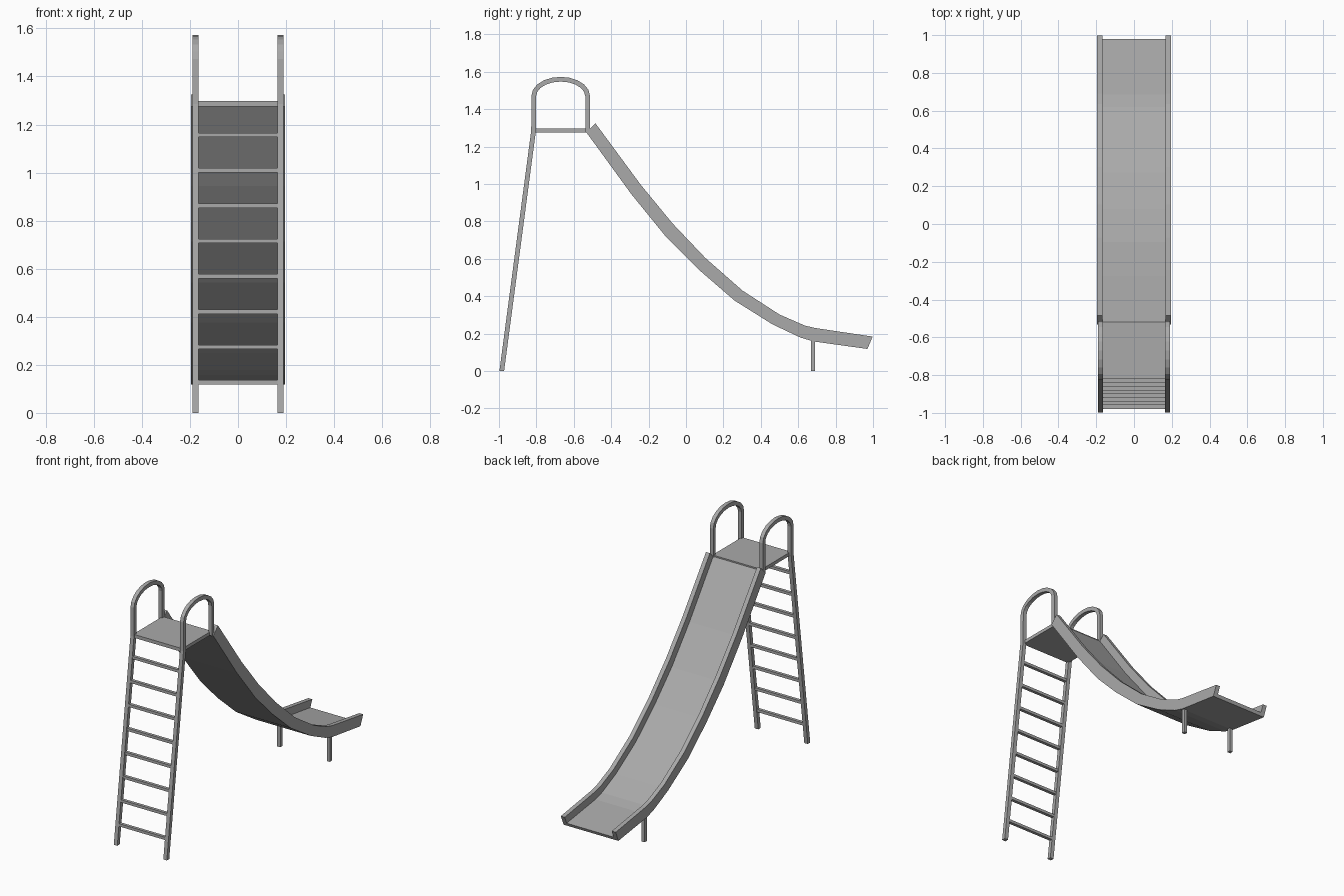
import bpy, bmesh, math
from mathutils import Vector

cube = bpy.data.objects.get("Cube")
if cube:
    bpy.data.objects.remove(cube, do_unlink=True)

# One grey painted metal
metal = bpy.data.materials.new("grey metal")
metal.use_nodes = True
grey = (0.4, 0.4, 0.4, 1)
metal.diffuse_color = grey
metal.node_tree.nodes["Principled BSDF"].inputs["Base Color"].default_value = grey


def loft(name, sections):
    """Join matching closed sections into a capped solid."""
    bm = bmesh.new()
    rings = [[bm.verts.new(p) for p in s] for s in sections]
    n = len(rings[0])
    for a, b in zip(rings, rings[1:]):
        for i in range(n):
            j = (i + 1) % n
            bm.faces.new((a[i], a[j], b[j], b[i]))
    bm.faces.new(rings[0])
    bm.faces.new(rings[-1])
    bmesh.ops.recalc_face_normals(bm, faces=bm.faces)
    mesh = bpy.data.meshes.new(name)
    bm.to_mesh(mesh)
    bm.free()
    mesh.materials.append(metal)
    obj = bpy.data.objects.new(name, mesh)
    bpy.context.collection.objects.link(obj)
    return obj


def box(name, x, y, z, sx, sy, sz):
    def ring(h):
        return [(x + a * sx / 2, y + b * sy / 2, z + h * sz / 2)
                for a, b in ((-1, -1), (1, -1), (1, 1), (-1, 1))]
    return loft(name, [ring(-1), ring(1)])


def square_tube(name, x, path, width):
    """Sweep a square bar along a (y, z) path, with level cut ends."""
    pts = [Vector(p) for p in path]
    h = width / 2
    sections = []
    for i, p in enumerate(pts):
        if i == 0:
            n = Vector((-1, 0))
        elif i == len(pts) - 1:
            n = Vector((1, 0))
        else:
            d1, d2 = (p - pts[i - 1]).normalized(), (pts[i + 1] - p).normalized()
            t = (d1 + d2).normalized()
            n = Vector((-t.y, t.x)) / t.dot(d1)
        a, b = p + n * h, p - n * h
        sections.append([(x - h, *a), (x + h, *a), (x + h, *b), (x - h, *b)])
    return loft(name, sections)


# Ladder rails that bend over into the handrail hoops
RAIL_X = 0.177
foot, knee = (-0.985, 0.0), (-0.815, 1.285)
mid_y, half = -0.67, 0.144
hoop = [(mid_y - half * math.cos(a), 1.47 + 0.09 * math.sin(a))
        for a in (math.pi * i / 10 for i in range(11))]
rail_path = [foot, knee] + hoop + [(mid_y + half, 1.275)]
for side, x in (("right", -RAIL_X), ("left", RAIL_X)):
    square_tube(side + "_rail", x, rail_path, 0.025)
    box(side + "_slide_leg", x, 0.68, 0.085, 0.022, 0.022, 0.17)

# Ladder rungs
for i in range(8):
    z = 0.127 + 0.147 * i
    y = foot[0] + (knee[0] - foot[0]) * z / knee[1]
    box("rung_%d" % (i + 1), 0, y, z, 2 * RAIL_X, 0.02, 0.018)

# Platform
box("platform", 0, mid_y, 1.286, 0.35, 0.3, 0.022)

# Slide chute: lower and upper side edges as (y, z), joined by a U section
lower = [(-.532, 1.275), (-.291, .944), (-.104, .714), (.067, .543), (.259, .377),
         (.463, .249), (.612, .179), (.682, .158), (.97, .118)]
upper = [(-.484, 1.324), (-.243, .997), (-.072, .789), (.104, .604), (.302, .43),
         (.50, .302), (.635, .243), (.69, .23), (.998, .184)]
OUT, IN, FLOOR = 0.196, 0.168, 0.3
u_shape = [(-OUT, 0), (OUT, 0), (OUT, 1), (IN, 1),
           (IN, FLOOR), (-IN, FLOOR), (-IN, 1), (-OUT, 1)]
loft("slide_chute", [[(x, *Vector(lo).lerp(Vector(up), f)) for x, f in u_shape]
                     for lo, up in zip(lower, upper)])
